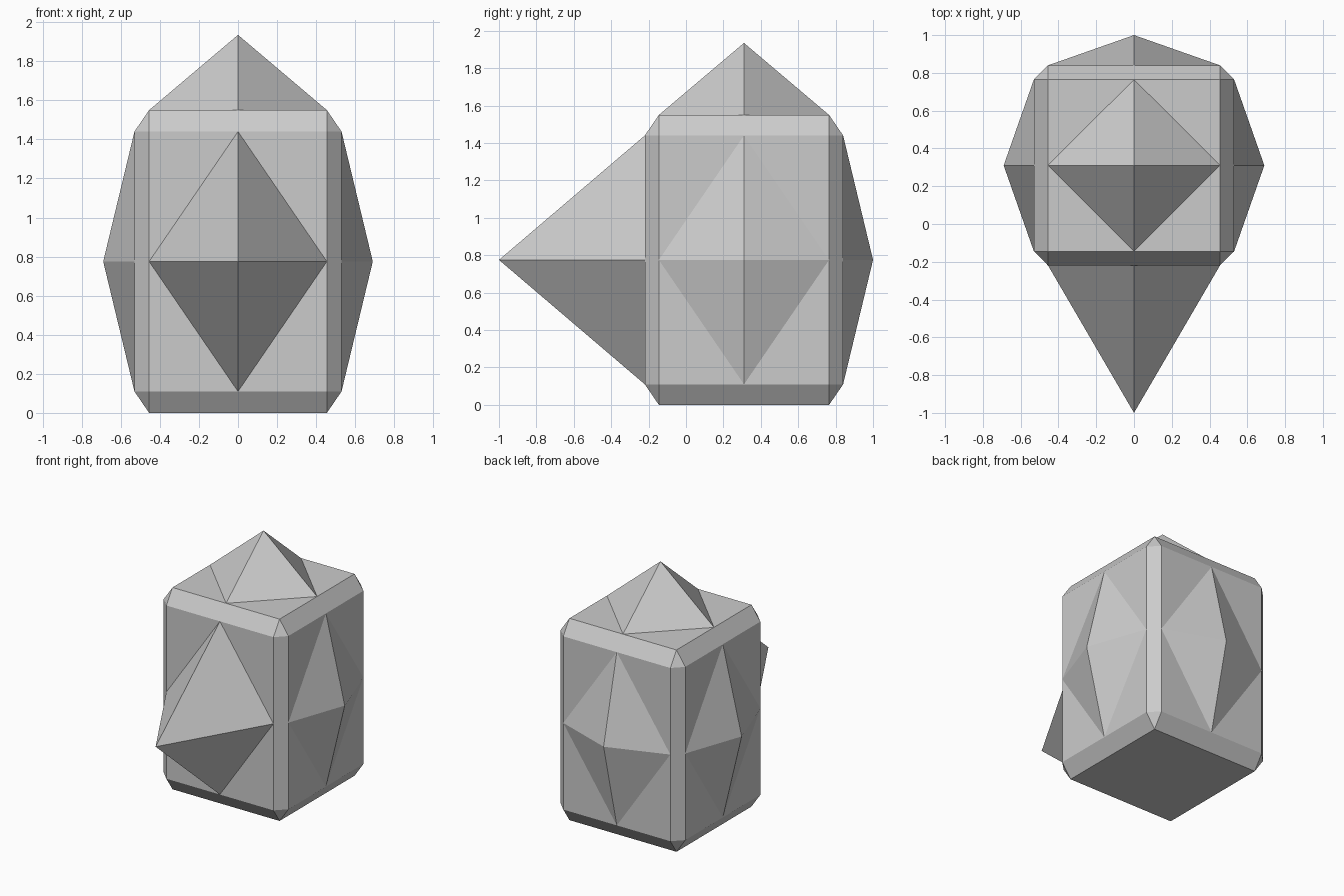
import bpy
import bmesh
from mathutils import Matrix, Vector

old = bpy.data.objects.get("Cube")
if old:
    bpy.data.objects.remove(old, do_unlink=True)

HALF = 0.53        # half width of the block
CHAMFER = 0.075
HEIGHT = 1.55
STRETCH = HEIGHT / (2 * HALF)
CENTRE = Vector((0, 0.31, HEIGHT / 2))
PLACE = Matrix.Translation(CENTRE) @ Matrix.Diagonal((1, 1, STRETCH, 1))

grey = bpy.data.materials.new("plain grey")
grey.use_nodes = True
colour = (0.6, 0.6, 0.6, 1)
grey.diffuse_color = colour
grey.node_tree.nodes["Principled BSDF"].inputs["Base Color"].default_value = colour


def add_part(name, bm):
    bmesh.ops.recalc_face_normals(bm, faces=bm.faces)
    mesh = bpy.data.meshes.new(name)
    bm.to_mesh(mesh)
    bm.free()
    mesh.materials.append(grey)
    obj = bpy.data.objects.new(name, mesh)
    bpy.context.collection.objects.link(obj)
    return obj


# Chamfered block, stretched upward
bm = bmesh.new()
bmesh.ops.create_cube(bm, size=2 * HALF)
bmesh.ops.bevel(bm, geom=bm.edges[:], offset=CHAMFER, offset_type='OFFSET',
                segments=1, affect='EDGES', profile=0.5)
bm.transform(PLACE)
add_part("body", bm)


# Diamond-based pyramid on one face of the block
def pyramid(name, direction, height):
    axis = Vector(direction)
    bm = bmesh.new()
    bmesh.ops.create_cone(bm, cap_ends=False, segments=4, radius1=HALF - CHAMFER,
                          radius2=0, depth=height)
    bmesh.ops.remove_doubles(bm, verts=bm.verts[:], dist=0.0001)
    turn = Vector((0, 0, 1)).rotation_difference(axis).to_matrix().to_4x4()
    bm.transform(PLACE @ Matrix.Translation(axis * (HALF + height / 2)) @ turn)
    add_part(name, bm)


pyramid("front_spike", (0, -1, 0), 0.78)
pyramid("back_spike", (0, 1, 0), 0.16)
pyramid("left_spike", (1, 0, 0), 0.16)
pyramid("right_spike", (-1, 0, 0), 0.16)
pyramid("top_spike", (0, 0, 1), 0.385 / STRETCH)
